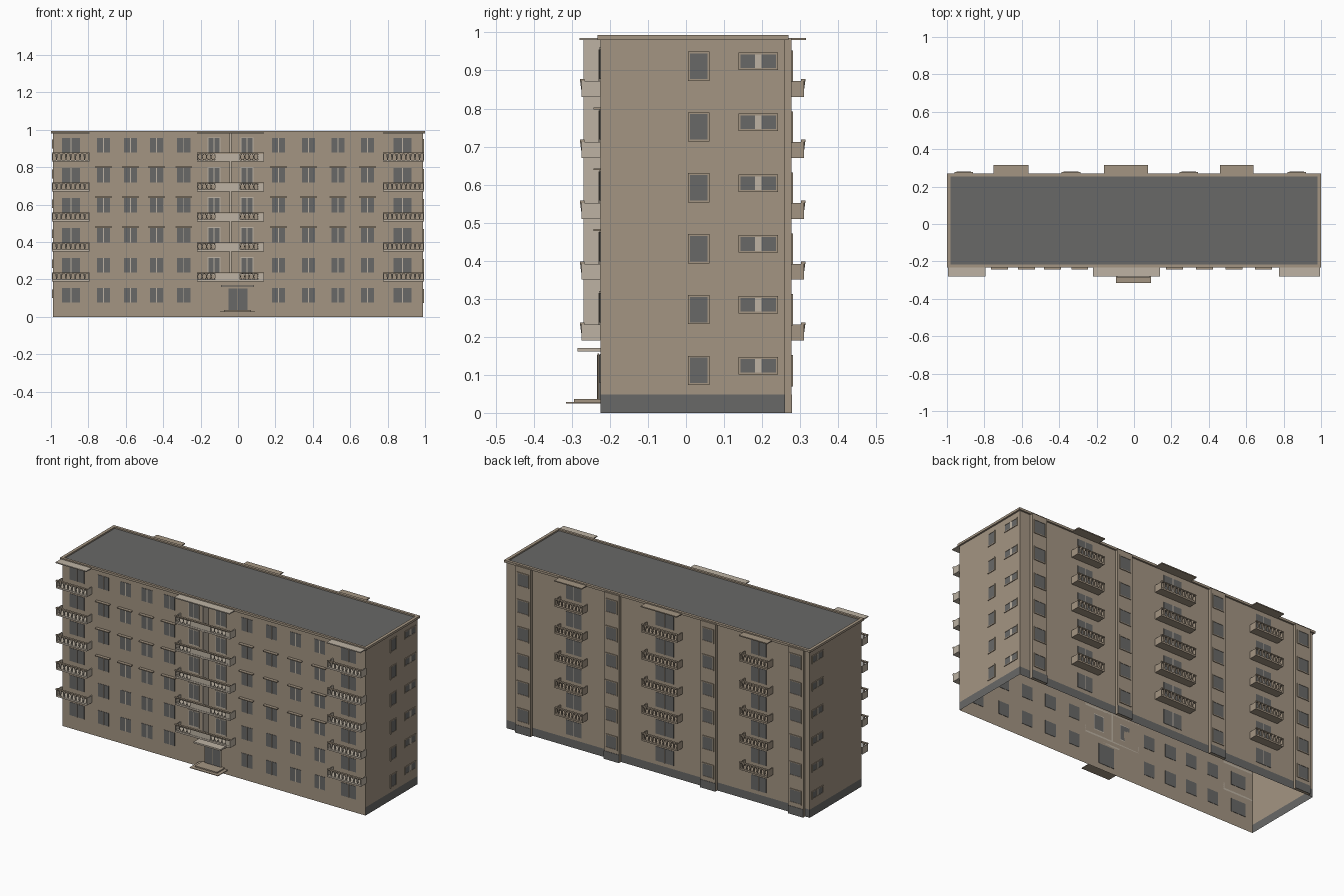
import bpy, bmesh, math
from mathutils import Matrix

if "Cube" in bpy.data.objects:
    bpy.data.objects.remove(bpy.data.objects["Cube"])


def material(name, r, g, b):
    m = bpy.data.materials.new(name)
    m.use_nodes = True
    m.diffuse_color = (r, g, b, 1)
    m.node_tree.nodes["Principled BSDF"].inputs["Base Color"].default_value = (r, g, b, 1)
    return m


TAN = material("tan wall", 0.37, 0.30, 0.225)
LIGHT = material("light plaster", 0.51, 0.45, 0.37)
GREY = material("dark grey", 0.14, 0.14, 0.135)

FRONT, BACK, SIDE, TOP = -0.225, 0.26, 0.99, 0.985
FLOOR = 0.16
floors = [i * FLOOR for i in range(6)]


def finish(name, bm, *mats):
    mesh = bpy.data.meshes.new(name)
    bm.to_mesh(mesh)
    bm.free()
    ob = bpy.data.objects.new(name, mesh)
    for m in mats:
        mesh.materials.append(m)
    bpy.context.collection.objects.link(ob)
    return ob


def add_box(bm, x0, x1, y0, y1, z0, z1):
    mat = Matrix.Translation(((x0 + x1) / 2, (y0 + y1) / 2, (z0 + z1) / 2))
    mat = mat @ Matrix.Diagonal((abs(x1 - x0), abs(y1 - y0), abs(z1 - z0), 1))
    return bmesh.ops.create_cube(bm, size=1, matrix=mat)


def boxes(name, mat, items):
    bm = bmesh.new()
    for item in items:
        add_box(bm, *item)
    return finish(name, bm, mat)


def on_wall(wall, u0, u1, d0, d1, z0, z1):
    """Box lying on a wall: u along the wall, d outward from it."""
    if wall == "front":
        return (u0, u1, FRONT - d1, FRONT - d0, z0, z1)
    if wall == "back":
        return (u0, u1, BACK + d0, BACK + d1, z0, z1)
    if wall == "right":
        return (-SIDE - d1, -SIDE - d0, u0, u1, z0, z1)
    return (SIDE + d0, SIDE + d1, u0, u1, z0, z1)


def frame(wall, u0, u1, z0, z1, d, w=0.005):
    return [on_wall(wall, u0 - w, u0, d, d + 0.004, z0 - w, z1 + w),
            on_wall(wall, u1, u1 + w, d, d + 0.004, z0 - w, z1 + w),
            on_wall(wall, u0, u1, d, d + 0.004, z0 - w, z0),
            on_wall(wall, u0, u1, d, d + 0.004, z1, z1 + w)]


# Body: open underneath, grey roof inset, grey plinth on sides and back
bm = bmesh.new()
add_box(bm, -SIDE, SIDE, FRONT, BACK, 0, TOP)
bmesh.ops.delete(bm, geom=[f for f in bm.faces if f.normal.z < -0.5], context="FACES_ONLY")
bmesh.ops.bisect_plane(bm, geom=bm.verts[:] + bm.edges[:] + bm.faces[:],
                       plane_co=(0, 0, 0.048), plane_no=(0, 0, 1))
bm.normal_update()
for f in bm.faces:
    low = f.calc_center_median().z < 0.048
    f.material_index = int(f.normal.z > 0.5 or (low and f.normal.y > -0.5))
finish("building_shell", bm, TAN, GREY)

# Cornice around the roof
boxes("roof_cornice", TAN, [
    (-1, 1, FRONT - 0.007, FRONT + 0.008, TOP - 0.005, 0.993),
    (-1, 1, BACK - 0.007, BACK + 0.01, TOP - 0.005, 0.993),
    (-1, -0.982, FRONT, BACK, TOP - 0.005, 0.993),
    (0.982, 1, FRONT, BACK, TOP - 0.005, 0.993)])

# Back pilasters
PIL = 0.017
pilaster_x = [-0.91, -0.337, 0.293, 0.87]
boxes("back_pilasters", TAN, [on_wall("back", x - 0.05, x + 0.05, 0, PIL, 0, TOP) for x in pilaster_x])
boxes("pilaster_plinths", GREY,
      [on_wall("back", x - 0.05, x + 0.05, PIL, PIL + 0.002, 0, 0.048) for x in pilaster_x])

# Windows
glass, light_trim, tan_trim, awnings = [], [], [], []


def window(wall, u0, u1, z0, z1, d=0, mullion=0.005):
    glass.append(on_wall(wall, u0, u1, d - 0.002, d + 0.002, z0, z1))
    if mullion:
        c = (u0 + u1) / 2
        light_trim.append(on_wall(wall, c - mullion / 2, c + mullion / 2, d, d + 0.003, z0, z1))


plain_columns = [-0.72, -0.575, -0.435, -0.29, 0.217, 0.377, 0.535, 0.692]
for i, z in enumerate(floors):
    for x in plain_columns:
        window("front", x - 0.035, x + 0.035, z + 0.078, z + 0.155)
        if 2 <= i <= 4:
            awnings.append(on_wall("front", x - 0.045, x + 0.045, 0, 0.018, z + 0.158, z + 0.163))
    for x in (-0.893, 0.88):
        window("front", x - 0.048, x + 0.048, z + 0.078, z + 0.155)
    if i:
        for x in (-0.128, 0.048):
            window("front", x - 0.03, x + 0.03, z + 0.07, z + 0.155, 0.002)
            light_trim.extend(frame("front", x - 0.03, x + 0.03, z + 0.07, z + 0.155, 0))
    for x in pilaster_x:
        window("back", x - 0.034, x + 0.034, z + 0.075, z + 0.147, PIL, 0)
        tan_trim.extend(frame("back", x - 0.034, x + 0.034, z + 0.075, z + 0.147, PIL))
    for x, w in ((-0.657, 0.05), (-0.043, 0.06), (0.55, 0.05)):
        window("back", x - w, x + w, z + 0.07, z + 0.155, 0, 0.004)
    for wall in ("left", "right"):
        window(wall, 0.143, 0.237, z + 0.106, z + 0.142, 0, 0.016)
        tan_trim.extend(frame(wall, 0.143, 0.237, z + 0.106, z + 0.142, 0))
    window("left", 0.01, 0.057, z + 0.078, z + 0.145, 0, 0)
    tan_trim.extend(frame("left", 0.01, 0.057, z + 0.078, z + 0.145, 0))

boxes("window_glass", GREY, glass)
boxes("window_mullions", LIGHT, light_trim)
boxes("window_frames", TAN, tan_trim)
boxes("window_awnings", TAN, awnings)


# Balconies: slab, solid ends, rails and tapered balusters
def balcony_stack(name, wall, x0, x1, depth, mat, turned=True):
    solid, rails = [], []
    posts = bmesh.new()
    y = FRONT - depth + 0.004 if wall == "front" else BACK + depth - 0.004
    for z in floors[1:]:
        solid.append(on_wall(wall, x0, x1, 0, depth, z + 0.03, z + 0.04))
        for a, b in ((x0, x0 + 0.005), (x1 - 0.005, x1)):
            solid.append(on_wall(wall, a, b, 0, depth, z + 0.04, z + 0.072))
        rails.append(on_wall(wall, x0, x1, depth - 0.008, depth + 0.004, z + 0.072, z + 0.078))
        n = round((x1 - x0) / 0.024)
        for k in range(1, n if turned else 0):
            pos = Matrix.Translation((x0 + (x1 - x0) * k / n, y, z + 0.056))
            bmesh.ops.create_cone(posts, segments=6, radius1=0.003, radius2=0.0075,
                                  depth=0.032, matrix=pos)
    # Cover slab over the top floor
    solid.append(on_wall(wall, x0, x1, 0, depth + 0.005, 0.98, 0.986))
    boxes(name + "_slabs", mat, solid)
    boxes(name + "_rails", TAN, rails)
    finish(name + "_balusters", posts, mat)


balcony_stack("front_right_balcony", "front", -0.995, -0.795, 0.05, LIGHT)
balcony_stack("front_left_balcony", "front", 0.775, 0.995, 0.05, LIGHT)
balcony_stack("front_middle_balcony", "front", -0.22, 0.14, 0.05, LIGHT, False)
balcony_stack("back_right_balcony", "back", -0.75, -0.565, 0.05, TAN)
balcony_stack("back_middle_balcony", "back", -0.16, 0.075, 0.05, TAN)
balcony_stack("back_left_balcony", "back", 0.46, 0.64, 0.05, TAN)

# Middle balcony: solid panels, ring railing and dividing wall
boxes("middle_balcony_panels", LIGHT,
      [on_wall("front", a, b, 0.043, 0.048, z + 0.04, z + 0.072)
       for z in floors[1:] for a, b in ((-0.122, 0.012), (0.108, 0.136))])
boxes("balcony_divider", LIGHT, [on_wall("front", -0.046, -0.036, 0, 0.045, 0.19, 0.98)])
rings = bpy.data.curves.new("ring_railing", "CURVE")
rings.dimensions = "3D"
rings.bevel_depth = 0.0016
rings.bevel_resolution = 0
rings.materials.append(LIGHT)
for z in floors[1:]:
    for start in (-0.204, 0.024):
        for k in range(4):
            s = rings.splines.new("POLY")
            s.points.add(11)
            s.use_cyclic_u = True
            for j, p in enumerate(s.points):
                a = j * math.tau / 12
                p.co = (start + k * 0.024 + 0.011 * math.cos(a), FRONT - 0.045,
                        z + 0.056 + 0.016 * math.sin(a), 1)
bpy.context.collection.objects.link(bpy.data.objects.new("ring_railing", rings))

# Entrance
boxes("entrance_door", GREY, [on_wall("front", -0.052, 0.05, -0.002, 0.007, 0.035, 0.152)])
boxes("door_frame", TAN, frame("front", -0.052, 0.05, 0.035, 0.152, 0.004, 0.004)
      + [on_wall("front", -0.002, 0.0, 0.007, 0.009, 0.035, 0.152)])
boxes("entrance_canopy", LIGHT, [on_wall("front", -0.09, 0.085, 0, 0.06, 0.161, 0.17)])
boxes("entrance_steps", TAN, [on_wall("front", -0.095, 0.09, 0, 0.09, 0.025, 0.029),
                              on_wall("front", -0.075, 0.07, 0, 0.07, 0.029, 0.036)])
